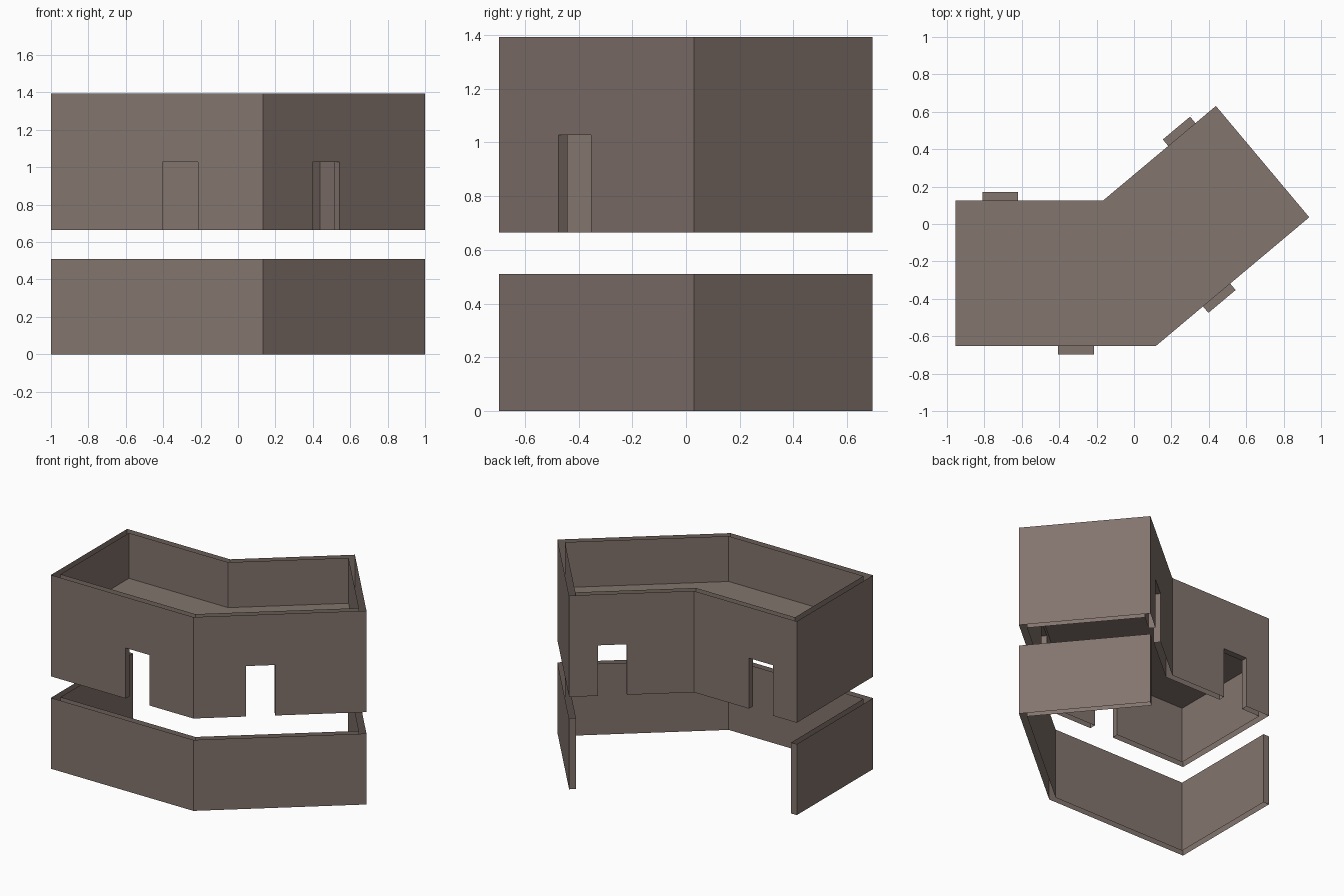
import bpy
import bmesh
from mathutils import Vector

cube = bpy.data.objects.get("Cube")
if cube:
    bpy.data.objects.remove(cube, do_unlink=True)

THICK = 0.045
LOWER = (0.0, 0.51)
UPPER = (0.664, 1.393)
DOOR_TOP = 1.027
FLOOR = 1.067
DOOR_HALF = 0.095

stone = bpy.data.materials.new("warm grey stone")
stone.use_nodes = True
stone.diffuse_color = (0.225, 0.176, 0.155, 1)
stone.node_tree.nodes["Principled BSDF"].inputs["Base Color"].default_value = stone.diffuse_color

# Inner outline of the bent room, counterclockwise from the back corner of the straight wing
inner = [Vector(p) for p in ((-0.955, 0.125), (-0.955, -0.652), (0.117, -0.652),
                             (0.937, 0.036), (0.438, 0.631), (-0.166, 0.125))]


def outward(a, b):
    d = (b - a).normalized()
    return Vector((d.y, -d.x))


def offset(points):
    """Mitred outline, one wall thickness further out."""
    result = []
    for i, p in enumerate(points):
        n1 = outward(points[i - 1], p)
        n2 = outward(p, points[(i + 1) % len(points)])
        result.append(p + (n1 + n2) * THICK / (1 + n1.dot(n2)))
    return result


def add_face(bm, points):
    return bm.faces.new([bm.verts.new(p) for p in points])


def at(p, z):
    return Vector((p.x, p.y, z))


def add_wall(bm, a, b, a_out, b_out, span, door=None):
    """Two wall skins; door is the centre of an opening cut through both."""
    z0, z1 = span
    frames = []
    for start, end, flip in ((a_out, b_out, False), (a, b, True)):
        frame = []
        if door:
            along = (b - a).normalized()
            centre = start + along * (door - start).dot(along)
            left, right = centre - along * DOOR_HALF, centre + along * DOOR_HALF
            frame = [at(left, z0), at(left, DOOR_TOP), at(right, DOOR_TOP), at(right, z0)]
        loop = [at(start, z0)] + frame + [at(end, z0), at(end, z1), at(start, z1)]
        add_face(bm, loop[::-1] if flip else loop)
        frames.append(frame)
    # Jambs and lintel
    if door:
        out, inn = frames
        for i in range(3):
            add_face(bm, (out[i + 1], out[i], inn[i], inn[i + 1]))


def finish(bm, name):
    bmesh.ops.remove_doubles(bm, verts=bm.verts, dist=0.0005)
    mesh = bpy.data.meshes.new(name)
    bm.to_mesh(mesh)
    bm.free()
    mesh.materials.append(stone)
    bpy.context.collection.objects.link(bpy.data.objects.new(name, mesh))


outer = offset(inner)
count = len(inner)

# Upper storey: closed ring of walls with four doorways
doors = {1: Vector((-0.31, -0.69)), 2: Vector((0.469, -0.412)),
         4: Vector((0.225, 0.515)), 5: Vector((-0.715, 0.175))}
bm = bmesh.new()
for i in range(count):
    j = (i + 1) % count
    add_wall(bm, inner[i], inner[j], outer[i], outer[j], UPPER, doors.get(i))
finish(bm, "upper_walls")

# Floor sheet just above the door heads
bm = bmesh.new()
add_face(bm, [at(p, FLOOR) for p in inner])
finish(bm, "upper_floor")

# Lower storey: the same outline, open along the back, with capped wall ends
out_path = outer[:5]
in_path = inner[:5]
in_path[0] = outer[0] - outward(inner[0], inner[1]) * THICK
in_path[4] = outer[4] - outward(inner[3], inner[4]) * THICK
bm = bmesh.new()
for i in range(4):
    add_wall(bm, in_path[i], in_path[i + 1], out_path[i], out_path[i + 1], LOWER)
for p, q in ((in_path[0], out_path[0]), (out_path[4], in_path[4])):
    add_face(bm, (at(p, LOWER[0]), at(q, LOWER[0]), at(q, LOWER[1]), at(p, LOWER[1])))
finish(bm, "lower_walls")
